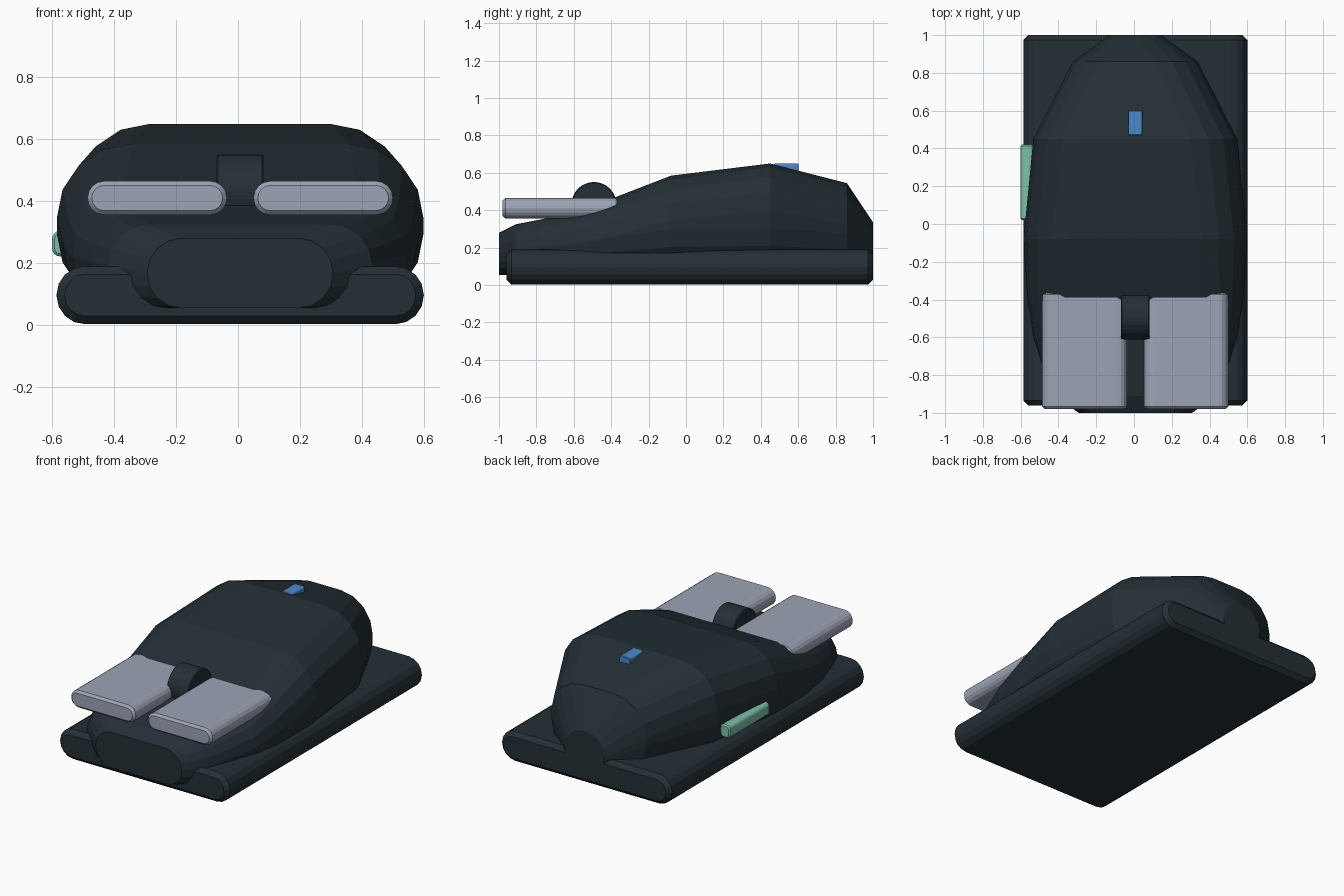
import bpy, bmesh, math
from mathutils import Matrix

cube = bpy.data.objects.get("Cube")
if cube:
    bpy.data.objects.remove(cube, do_unlink=True)

CX = 0.007  # centre line of the body


def material(name, rgb):
    m = bpy.data.materials.new(name)
    m.use_nodes = True
    m.diffuse_color = (*rgb, 1)
    m.node_tree.nodes["Principled BSDF"].inputs["Base Color"].default_value = (*rgb, 1)
    return m


dark = material("dark slate", (0.017, 0.028, 0.036))
grey = material("lilac grey", (0.34, 0.37, 0.47))
blue = material("blue", (0.07, 0.25, 0.6))
teal = material("teal", (0.2, 0.53, 0.4))


def finish(name, bm, mat):
    bmesh.ops.recalc_face_normals(bm, faces=bm.faces)
    me = bpy.data.meshes.new(name)
    bm.to_mesh(me)
    bm.free()
    me.materials.append(mat)
    ob = bpy.data.objects.new(name, me)
    bpy.context.collection.objects.link(ob)
    return ob


def section(cx, y, hw, z0, z1, r, seg=4):
    """Rounded rectangle standing across the y axis."""
    r = min(r, 0.98 * hw, 0.49 * (z1 - z0))
    pts = []
    for q, (sx, top) in enumerate([(1, 1), (-1, 1), (-1, 0), (1, 0)]):
        ox = cx + sx * (hw - r)
        oz = z1 - r if top else z0 + r
        for i in range(seg + 1):
            a = math.pi / 2 * (q + i / seg)
            pts.append((ox + r * math.cos(a), y, oz + r * math.sin(a)))
    return pts


def loft(name, cx, sections, mat):
    bm = bmesh.new()
    rings = [[bm.verts.new(p) for p in section(cx, *s)] for s in sections]
    for a, b in zip(rings, rings[1:]):
        n = len(a)
        for i in range(n):
            j = (i + 1) % n
            bm.faces.new((a[i], a[j], b[j], b[i]))
    bm.faces.new(rings[0])
    bm.faces.new(rings[-1])
    return finish(name, bm, mat)


def slab(name, cx, hw, y0, y1, z0, z1, r, c, mat):
    """Rounded bar along y with chamfered ends."""
    small = (hw - c, z0 + c, z1 - c, r - c)
    full = (hw, z0, z1, r)
    loft(name, cx, [(y0, *small), (y0 + c, *full), (y1 - c, *full), (y1, *small)], mat)


# Base plate
slab("base_plate", CX, 0.593, -0.96, 1.0, 0.003, 0.19, 0.093, 0.026, dark)

# Body shell: y, half width, bottom, top, corner radius
loft("body_shell", CX, [
    (-1.0, 0.30, 0.055, 0.28, 0.11),
    (-0.91, 0.425, 0.055, 0.325, 0.13),
    (-0.78, 0.48, 0.055, 0.35, 0.145),
    (-0.6, 0.54, 0.055, 0.387, 0.16),
    (-0.39, 0.572, 0.055, 0.465, 0.2),
    (-0.08, 0.592, 0.055, 0.585, 0.24),
    (0.45, 0.54, 0.055, 0.65, 0.25),
    (0.86, 0.33, 0.055, 0.545, 0.22),
    (1.0, 0.137, 0.055, 0.335, 0.13),
], dark)

# Two click buttons
for side, name in ((-1, "right_button"), (1, "left_button")):
    slab(name, CX + side * 0.268, 0.225, -0.98, -0.36, 0.356, 0.465, 0.054, 0.014, grey)

# Scroll wheel
bm = bmesh.new()
bmesh.ops.create_cone(bm, cap_ends=True, segments=32, radius1=0.12, radius2=0.12, depth=0.152,
                      matrix=Matrix.Translation((CX, -0.492, 0.431)) @ Matrix.Rotation(math.pi / 2, 4, 'Y'))
wheel = finish("scroll_wheel", bm, dark)
bev = wheel.modifiers.new("rim", 'BEVEL')
bev.width = 0.005
bev.segments = 1

# Side button and indicator light
slab("side_button", -0.565, 0.035, 0.02, 0.42, 0.222, 0.304, 0.025, 0.008, teal)
slab("indicator_light", CX, 0.037, 0.47, 0.602, 0.575, 0.649, 0.012, 0.003, blue)
